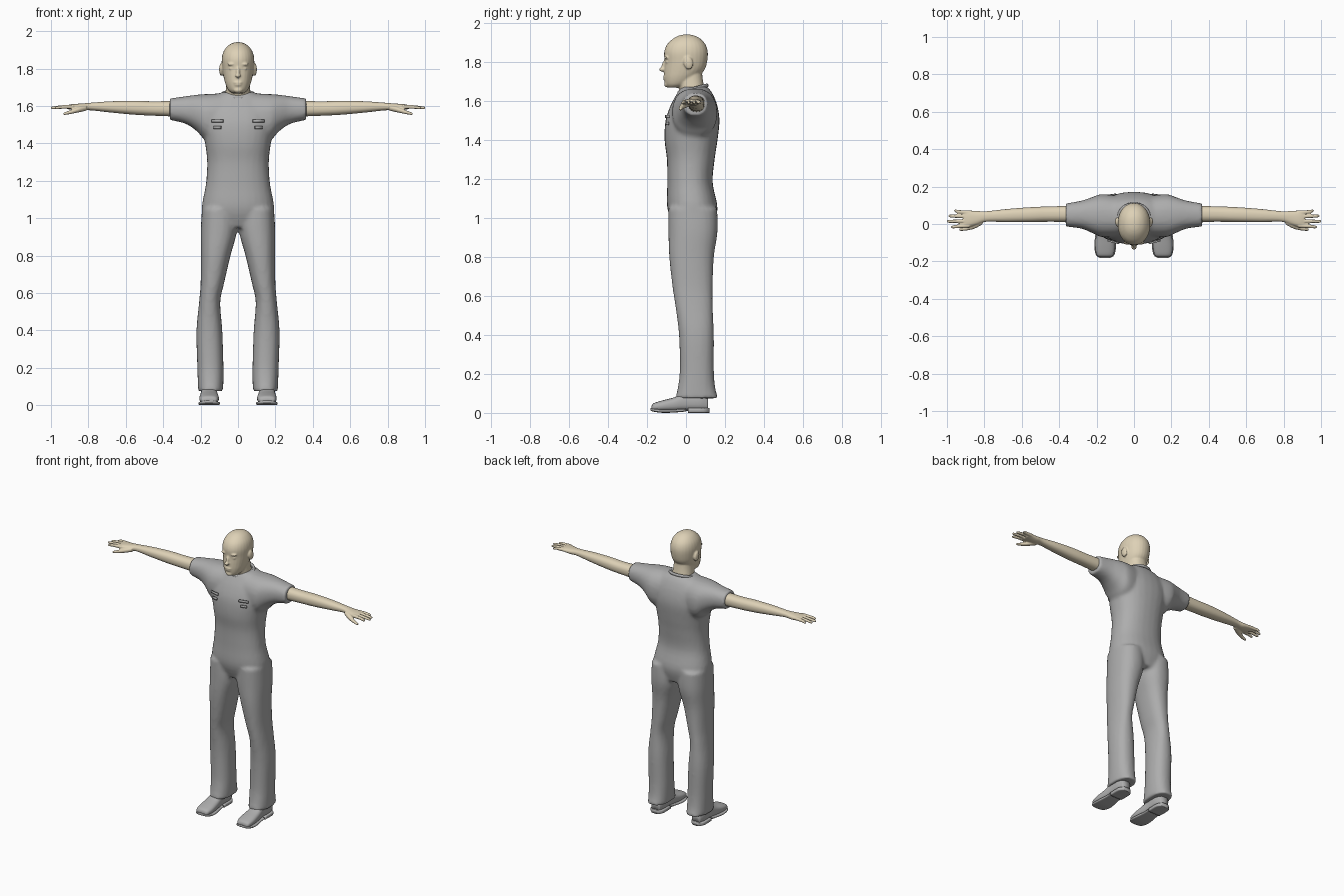
import bpy, bmesh, math
from mathutils import Matrix, Vector


def material(name, rgb):
    m = bpy.data.materials.new(name)
    m.diffuse_color = (*rgb, 1)
    return m


SKIN = material("skin", (0.73, 0.64, 0.47))
CLOTH = material("grey_cloth", (0.42, 0.42, 0.42))
SHOE = material("grey_shoe", (0.43, 0.43, 0.43))


def smooth_rows(rows, steps=4):
    """Catmull-Rom interpolation of the section table."""
    out = []
    for i in range(len(rows) - 1):
        a, b, c, d = (rows[max(i - 1, 0)], rows[i], rows[i + 1],
                      rows[min(i + 2, len(rows) - 1)])
        for k in range(steps):
            t = k / steps
            out.append([0.5 * (2 * q + (r - p) * t + (2 * p - 5 * q + 4 * r - s) * t * t
                               + (3 * q - p - 3 * r + s) * t ** 3)
                        for p, q, r, s in zip(a, b, c, d)])
    return out + [list(rows[-1])]


def loft(bm, axis, rows, side=1, power=2.3, n=28):
    """Rounded sections along an axis: (t, u_min, u_max, v_min, v_max)."""
    rings = []
    for t, u0, u1, v0, v1 in smooth_rows(rows):
        ring = []
        for k in range(n):
            a = 2 * math.pi * k / n
            c, s = math.cos(a), math.sin(a)
            u = (u0 + u1) / 2 + (u1 - u0) / 2 * math.copysign(abs(c) ** (2 / power), c)
            v = (v0 + v1) / 2 + (v1 - v0) / 2 * math.copysign(abs(s) ** (2 / power), s)
            x, y, z = {"x": (t, u, v), "y": (u, t, v), "z": (u, v, t)}[axis]
            ring.append(bm.verts.new((x * side, y, z)))
        rings.append(ring)
    faces = [bm.faces.new(rings[0]), bm.faces.new(rings[-1][::-1])]
    for a, b in zip(rings, rings[1:]):
        for k in range(n):
            j = (k + 1) % n
            faces.append(bm.faces.new((a[k], b[k], b[j], a[j])))
    bmesh.ops.recalc_face_normals(bm, faces=faces)


def blob(bm, centre, radii, tilt=0):
    mat = (Matrix.Translation(Vector(centre)) @ Matrix.Rotation(tilt, 4, "X")
           @ Matrix.Diagonal((*radii, 1)))
    bmesh.ops.create_uvsphere(bm, u_segments=20, v_segments=12, radius=1, matrix=mat)


def finish(bm, name, mat, voxel=0, relax=0):
    me = bpy.data.meshes.new(name)
    bm.to_mesh(me)
    bm.free()
    me.materials.append(mat)
    for p in me.polygons:
        p.use_smooth = True
    ob = bpy.data.objects.new(name, me)
    bpy.context.collection.objects.link(ob)
    if voxel:
        m = ob.modifiers.new("blend", "REMESH")
        m.mode, m.voxel_size, m.use_smooth_shade = "VOXEL", voxel, True
    if relax:
        m = ob.modifiers.new("relax", "SMOOTH")
        m.factor, m.iterations = 0.5, relax
    return ob


# Clothing: torso, short sleeves and trousers blended into one surface
bm = bmesh.new()
loft(bm, "z", [(0.95, -.17, .17, -.06, .14), (1.05, -.194, .194, -.096, .162),
               (1.18, -.172, .172, -.096, .137), (1.30, -.165, .165, -.098, .147),
               (1.40, -.176, .176, -.11, .162), (1.50, -.195, .195, -.105, .172),
               (1.58, -.19, .19, -.078, .16), (1.64, -.15, .15, -.045, .135),
               (1.672, -.09, .09, -.025, .11)])
for s in (1, -1):
    loft(bm, "x", [(.08, -.07, .15, 1.40, 1.668), (.17, -.07, .16, 1.415, 1.664),
                   (.22, -.05, .145, 1.465, 1.66), (.28, -.025, .125, 1.505, 1.652),
                   (.365, -.014, .11, 1.525, 1.64)], s)
    loft(bm, "z", [(.075, .08, .213, -.055, .165), (.13, .078, .215, -.042, .15),
                   (.22, .078, .218, -.032, .143), (.40, .084, .222, -.036, .143),
                   (.55, .095, .208, -.055, .137), (.65, .075, .2, -.07, .137),
                   (.80, .04, .198, -.086, .143), (.93, .006, .199, -.09, .162),
                   (1.05, .01, .193, -.09, .16)], s)
finish(bm, "shirt_and_trousers", CLOTH, 0.011, 4)

# Round collar
bm = bmesh.new()
ring = []
for i in range(32):
    a = 2 * math.pi * i / 32
    c = Vector((math.cos(a) * .083, .036 + math.sin(a) * .072, 1.662 + .018 * math.sin(a)))
    out = Vector((math.cos(a), math.sin(a), 0))
    ring.append([bm.verts.new(c + out * .008 * math.cos(b) + Vector((0, 0, .01 * math.sin(b))))
                 for b in [math.pi * j / 4 for j in range(8)]])
for i in range(32):
    for j in range(8):
        p, q = ring[i], ring[(i + 1) % 32]
        bm.faces.new((p[j], q[j], q[(j + 1) % 8], p[(j + 1) % 8]))
finish(bm, "collar", CLOTH)

# Plain tabs on the chest
bm = bmesh.new()
for s in (1, -1):
    for z, w in ((1.52, .064), (1.485, .04)):
        bmesh.ops.create_cube(bm, size=1, matrix=Matrix.Translation((s * .11, -.096, z))
                              @ Matrix.Rotation(s * .25, 4, "Z")
                              @ Matrix.Diagonal((w, .009, .014, 1)))
finish(bm, "chest_tabs", CLOTH)

# Head, neck and facial features
bm = bmesh.new()
loft(bm, "z", [(1.60, -.075, .075, -.03, .11), (1.66, -.068, .068, -.035, .095),
               (1.72, -.062, .062, -.05, .085), (1.78, -.06, .06, -.05, .08)])
loft(bm, "z", [(1.668, -.03, .03, -.092, -.03), (1.685, -.052, .052, -.106, .02),
               (1.72, -.068, .068, -.112, .06), (1.76, -.078, .078, -.112, .095),
               (1.80, -.084, .084, -.11, .108), (1.85, -.087, .087, -.112, .112),
               (1.89, -.078, .078, -.097, .1), (1.92, -.056, .056, -.066, .073),
               (1.936, -.03, .03, -.035, .042), (1.941, -.008, .008, -.008, .014)],
     power=2.1)
blob(bm, (0, -.113, 1.782), (.010, .012, .034), -.3)      # nose bridge
blob(bm, (0, -.122, 1.762), (.015, .016, .011))           # nose tip
blob(bm, (0, -.108, 1.725), (.025, .010, .006))           # upper lip
blob(bm, (0, -.107, 1.713), (.021, .010, .006))           # lower lip
blob(bm, (0, -.098, 1.685), (.024, .014, .015))           # chin
for s in (1, -1):
    blob(bm, (s * .034, -.098, 1.823), (.024, .014, .007))  # brow
    blob(bm, (s * .034, -.094, 1.80), (.014, .011, .006))   # eye
    blob(bm, (s * .09, .012, 1.795), (.011, .024, .034), .2)  # ear
finish(bm, "head", SKIN, 0.005, 3)

# Arms with palm, fingers and thumb
for s, label in ((1, "left"), (-1, "right")):
    bm = bmesh.new()
    loft(bm, "x", [(.30, .01, .098, 1.542, 1.628), (.45, .012, .094, 1.548, 1.625),
                   (.55, .01, .09, 1.553, 1.628), (.68, .01, .08, 1.565, 1.625),
                   (.79, .012, .068, 1.577, 1.617), (.84, -.004, .07, 1.575, 1.613),
                   (.885, -.016, .072, 1.58, 1.61), (.91, -.012, .068, 1.583, 1.605)], s)
    for y, dy, tip in ((-.008, -.008, .978), (.016, -.002, 1.0), (.04, .003, .992),
                       (.061, .009, .962)):
        e = y + dy
        loft(bm, "x", [(.88, y - .011, y + .011, 1.585, 1.607),
                       (.94, (y + e) / 2 - .0095, (y + e) / 2 + .0095, 1.585, 1.604),
                       (tip - .01, e - .008, e + .008, 1.583, 1.598),
                       (tip, e - .004, e + .004, 1.586, 1.594)], s, n=12)
    loft(bm, "x", [(.81, -.002, .04, 1.575, 1.605), (.85, -.024, .016, 1.566, 1.596),
                   (.89, -.034, -.008, 1.558, 1.58), (.925, -.037, -.019, 1.552, 1.567),
                   (.935, -.034, -.024, 1.553, 1.561)], s, n=12)
    finish(bm, label + "_arm", SKIN, 0.004, 2)

# Shoes with sole and heel
for s, label in ((1, "left"), (-1, "right")):
    bm = bmesh.new()
    loft(bm, "y", [(-.176, .125, .185, .012, .036), (-.165, .11, .2, .01, .05),
                   (-.12, .102, .207, .008, .064), (-.06, .106, .203, .008, .08),
                   (0, .112, .197, .01, .105), (.07, .112, .197, .01, .105),
                   (.112, .125, .185, .012, .08)], s, power=2.6)
    finish(bm, label + "_shoe", SHOE)
    bm = bmesh.new()
    loft(bm, "y", [(-.182, .13, .18, .012, .026), (-.165, .105, .204, .006, .022),
                   (-.11, .096, .212, 0, .018), (-.03, .108, .203, .004, .02),
                   (.0, .108, .203, .008, .022)], s, power=4)
    loft(bm, "y", [(.01, .108, .203, 0, .026), (.09, .108, .203, 0, .026),
                   (.12, .13, .18, 0, .026)], s, power=5)
    finish(bm, label + "_sole", SHOE)
